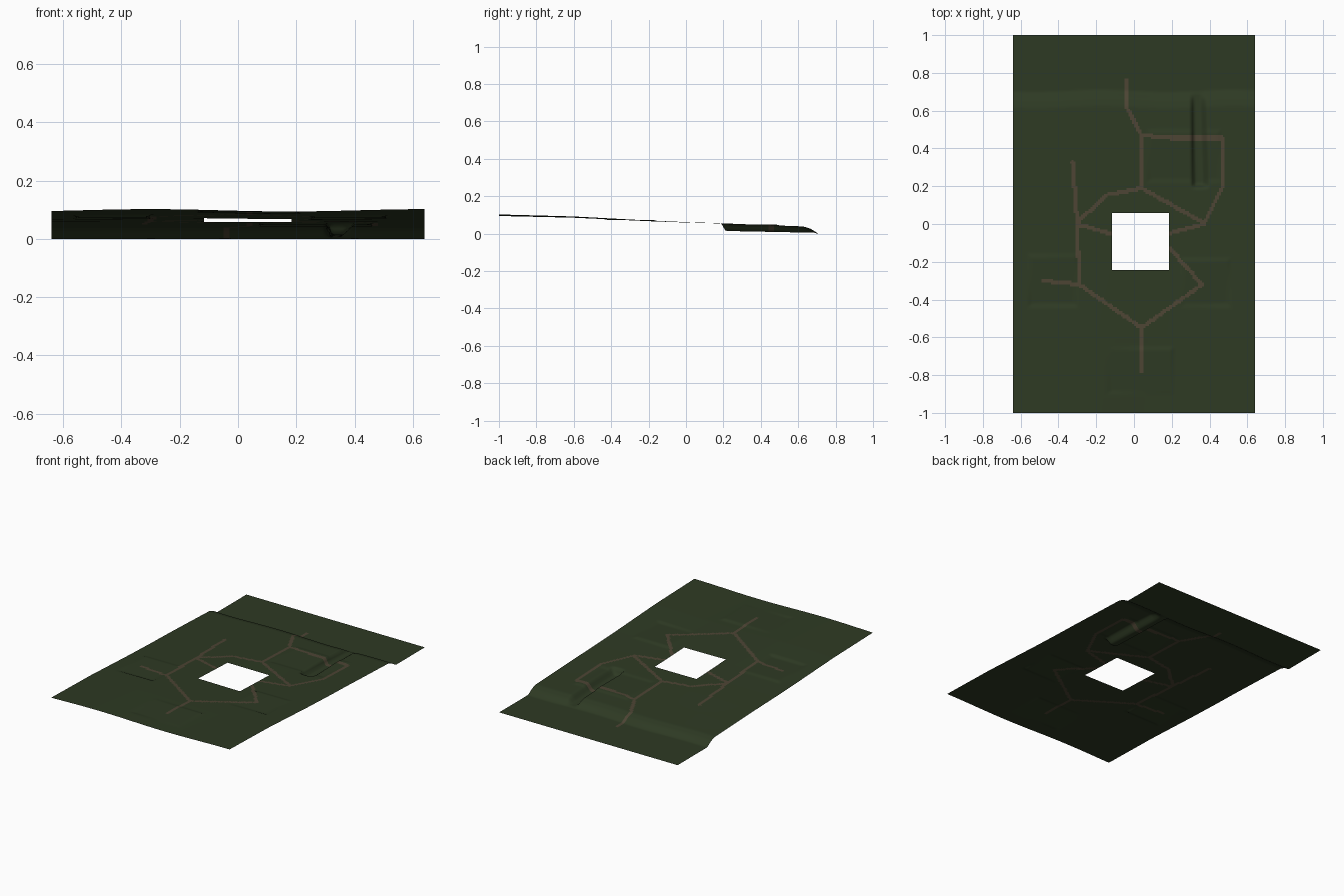
import bpy, bmesh, math
from mathutils import Vector
from mathutils.geometry import intersect_point_line

if "Cube" in bpy.data.objects:
    bpy.data.objects.remove(bpy.data.objects["Cube"])


def material(name, colour):
    m = bpy.data.materials.new(name)
    m.use_nodes = True
    m.diffuse_color = colour
    m.node_tree.nodes["Principled BSDF"].inputs["Base Color"].default_value = colour
    return m


grass = material("dark grass", (0.027, 0.042, 0.017, 1))
dirt = material("dirt path", (0.074, 0.058, 0.034, 1))

HALF_X, HALF_Y, CELL = 0.64, 1.0, 0.01
HOLE_X, HOLE_Y = (-0.116, 0.184), (-0.243, 0.058)

# Hillside profile from front to back, ending in a bank and a flat shore
SLOPE = [(-1.1, 0.101), (-1, 0.098), (-0.6, 0.088), (-0.2, 0.068), (0, 0.06),
         (0.2, 0.054), (0.62, 0.038), (0.66, 0.026), (0.70, 0), (1.1, 0)]

# Level building plots: x range, y range
PLOTS = [(0.26, 0.5, -0.43, -0.19), (-0.55, -0.31, -0.43, -0.17),
         (-0.13, 0.2, -0.89, -0.66), (0.08, 0.45, 0.23, 0.49)]

# Centre lines of the trodden paths
PATHS = [
    [(-0.04, 0.76), (-0.04, 0.62), (0.04, 0.47), (0.04, 0.19), (0.37, 0.005)],
    [(0.04, 0.47), (0.2, 0.455), (0.47, 0.455), (0.47, 0.2), (0.37, 0), (0.18, -0.05)],
    [(0.04, 0.19), (-0.14, 0.155), (-0.30, 0.01)],
    [(-0.325, 0.33), (-0.30, 0), (-0.29, -0.32), (-0.48, -0.30)],
    [(-0.30, 0), (-0.11, -0.055)],
    [(-0.29, -0.32), (0.04, -0.55), (0.36, -0.32), (0.19, -0.13)],
    [(0.04, -0.55), (0.04, -0.78)],
]


def ramp(value, start, end):
    t = min(max((value - start) / (end - start), 0), 1)
    return t * t * (3 - 2 * t)


def slope(y):
    for (y0, z0), (y1, z1) in zip(SLOPE, SLOPE[1:]):
        if y <= y1:
            return z0 + (z1 - z0) * (y - y0) / (y1 - y0)
    return 0


def height(x, y):
    z = slope(y + 0.006 * math.sin(9 * x) * ramp(y, 0.4, 0.6))
    z += 0.004 * math.cos(6.6 * (x + 0.3)) * (1 - ramp(y, -1, 0.5))
    # Level each plot, with a short blend at its border
    for x0, x1, y0, y1 in PLOTS:
        inside = min(x - x0, x1 - x, y - y0, y1 - y)
        k = ramp(inside, -0.015, 0.01)
        z += (slope((y0 + y1) / 2) - z) * k
    # Ditch running down to the shore
    shift = 0.03 * (0.66 - y)
    k = ramp(x, 0.297 + shift * 0.5, 0.318 + shift * 0.5)
    k *= 1 - ramp(x, 0.345 + shift, 0.39 + shift)
    k *= ramp(y, 0.185, 0.215)
    bed = min(z, 0.014 - 0.02 * (y - 0.2))
    return max(z + (bed - z) * k, 0)


def snap(value, edges):
    for edge in edges:
        if abs(value - edge) < CELL * 0.49:
            return edge
    return value


def on_path(point):
    for path in PATHS:
        for a, b in zip(path, path[1:]):
            a, b = Vector(a), Vector(b)
            near, t = intersect_point_line(point, a, b)
            near = a.lerp(b, min(max(t, 0), 1))
            if (near.to_2d() - point).length < 0.0105:
                return True
    return False


# Ground sheet, with the square opening removed
bm = bmesh.new()
bmesh.ops.create_grid(bm, x_segments=round(2 * HALF_X / CELL),
                      y_segments=round(2 * HALF_Y / CELL), size=1)
for v in bm.verts:
    x = snap(v.co.x * HALF_X, HOLE_X)
    y = snap(v.co.y * HALF_Y, HOLE_Y)
    v.co = (x, y, height(x, y))

opening = []
for f in bm.faces:
    c = f.calc_center_median().to_2d()
    if HOLE_X[0] < c.x < HOLE_X[1] and HOLE_Y[0] < c.y < HOLE_Y[1]:
        opening.append(f)
    else:
        f.material_index = int(on_path(c))
        f.smooth = True
bmesh.ops.delete(bm, geom=opening, context="FACES")

mesh = bpy.data.meshes.new("ground")
bm.to_mesh(mesh)
bm.free()
mesh.materials.append(grass)
mesh.materials.append(dirt)
ground = bpy.data.objects.new("ground", mesh)
bpy.context.collection.objects.link(ground)
